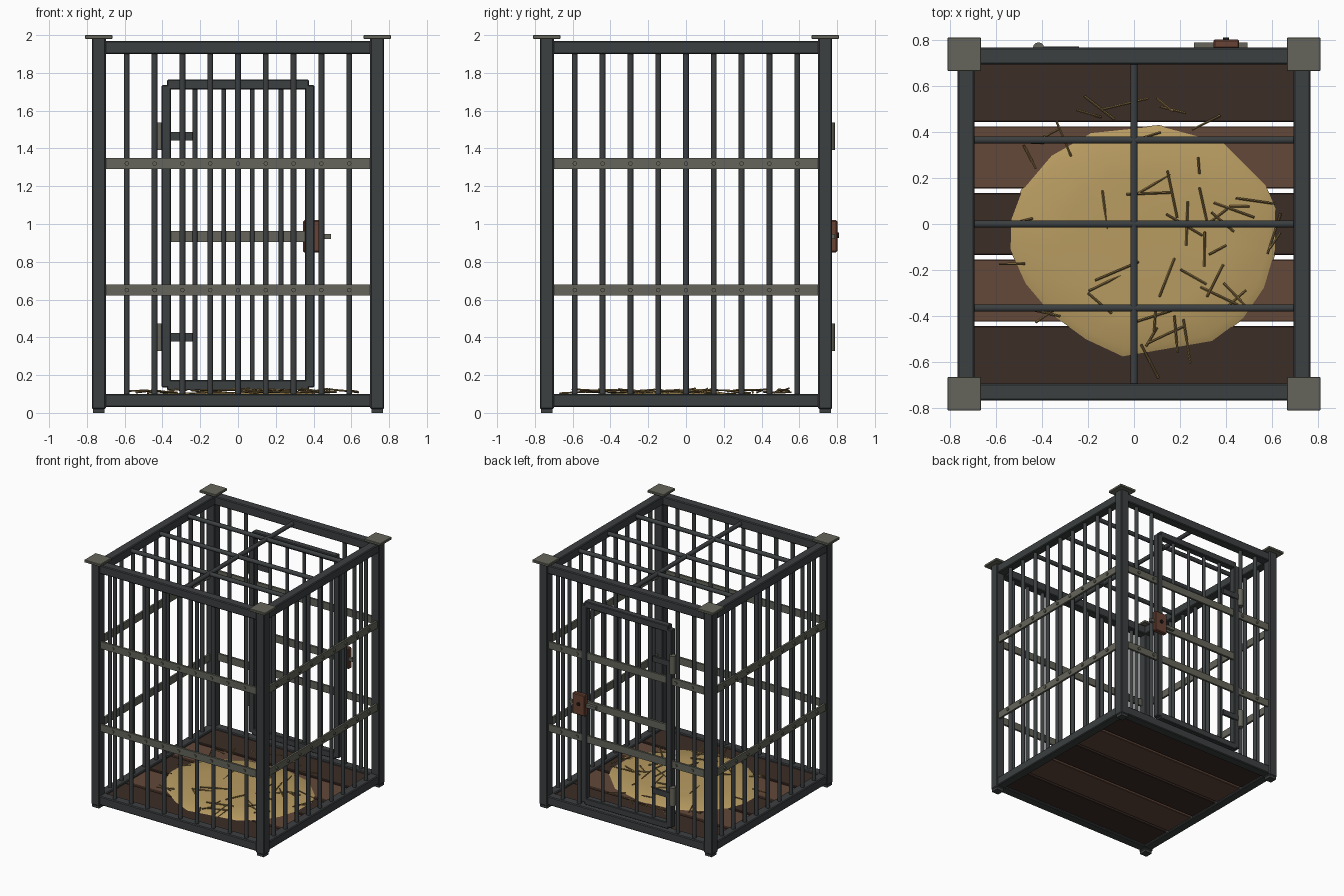
import bpy, bmesh, math, random
from mathutils import Vector, Matrix

if "Cube" in bpy.data.objects:
    bpy.data.objects.remove(bpy.data.objects["Cube"])

random.seed(4)


def mat(name, r, g, b):
    m = bpy.data.materials.new(name)
    m.diffuse_color = (r, g, b, 1)
    m.use_nodes = True
    m.node_tree.nodes["Principled BSDF"].inputs["Base Color"].default_value = m.diffuse_color
    return m


IRON = mat("dark_iron", 0.045, 0.05, 0.052)
STEEL = mat("worn_steel", 0.13, 0.13, 0.105)
DARK = mat("dark_wood", 0.045, 0.026, 0.02)
LIGHT = mat("light_wood", 0.125, 0.065, 0.042)
STRAW = mat("straw", 0.48, 0.33, 0.12)
STALK = mat("straw_stalk", 0.28, 0.18, 0.06)
RUST = mat("rusty_lock", 0.14, 0.055, 0.033)
BLACK = mat("keyhole_black", 0.01, 0.01, 0.01)


def finish(name, bm, material, smooth=False):
    me = bpy.data.meshes.new(name)
    bm.to_mesh(me)
    bm.free()
    me.materials.append(material)
    ob = bpy.data.objects.new(name, me)
    bpy.context.collection.objects.link(ob)
    if smooth:
        bpy.context.view_layer.objects.active = ob
        ob.select_set(True)
        bpy.ops.object.shade_smooth_by_angle(angle=math.radians(50))
        ob.select_set(False)
    return ob


def box(name, lo, hi, material, bevel=0.0):
    bm = bmesh.new()
    lo, hi = Vector(lo), Vector(hi)
    bmesh.ops.create_cube(bm, size=1, matrix=Matrix.Translation((lo + hi) / 2)
                          @ Matrix.Diagonal((*(hi - lo), 1)))
    if bevel:
        bmesh.ops.bevel(bm, geom=bm.edges[:], offset=bevel, segments=1, affect='EDGES')
    return finish(name, bm, material)


def rod(name, a, b, r, material, sides=10):
    bm = bmesh.new()
    a, b = Vector(a), Vector(b)
    rot = (b - a).to_track_quat('Z', 'Y').to_matrix().to_4x4()
    bmesh.ops.create_cone(bm, cap_ends=True, segments=sides, radius1=r, radius2=r,
                          depth=(b - a).length, matrix=Matrix.Translation((a + b) / 2) @ rot)
    return finish(name, bm, material, sides > 6)


def turn(ob, k):
    ob.data.transform(Matrix.Rotation(k * math.pi / 2, 4, 'Z'))


# corner posts with feet and cap plates
for sx in (-1, 1):
    for sy in (-1, 1):
        def post(name, h, z0, z1, m, bev, c=0.737):
            box(name, (sx * c - h, sy * c - h, z0), (sx * c + h, sy * c + h, z1), m, bev)
        post("corner_post", 0.037, 0.02, 1.985, IRON, 0.006)
        post("post_foot", 0.031, 0, 0.03, IRON, 0)
        post("post_cap", 0.073, 1.98, 2.0, STEEL, 0.003)

# four walls: beams, bars, straps and rivets (k = 2 is the door side)
for k in range(4):
    for name, z in (("bottom_beam", 0.03), ("top_beam", 1.90)):
        turn(box(name, (-0.71, -0.767, z), (0.71, -0.693, z + 0.07), IRON, 0.006), k)
    for i in range(-4, 5):
        x = i * 0.1472
        door_gap = k == 2 and abs(i) < 3
        if not door_gap:
            turn(rod("wall_bar", (x, -0.733, 0.08), (x, -0.733, 1.92), 0.016, IRON), k)
        for z in (0.65, 1.32):
            if not door_gap:
                turn(rod("strap_rivet", (x, -0.75, z), (x, -0.766, z), 0.012, STEEL, 8), k)
    for z in (0.65, 1.32):
        turn(box("wall_strap", (-0.70, -0.758, z - 0.029), (0.70, -0.742, z + 0.029), STEEL), k)

# roof bars
for y in (-0.365, 0, 0.365):
    rod("roof_bar", (-0.70, y, 1.935), (0.70, y, 1.935), 0.017, IRON)
rod("roof_spine", (0, -0.70, 1.935), (0, 0.70, 1.935), 0.017, IRON)

# door frame, bars and cross strap
for s in (-1, 1):
    box("door_stile", (s * 0.38 - 0.025, 0.712, 0.135), (s * 0.38 + 0.025, 0.765, 1.735), IRON, 0.005)
for z in (0.12, 1.712):
    box("door_rail", (-0.375, 0.712, z), (0.375, 0.765, z + 0.053), IRON, 0.005)
for x in (-0.228, -0.076, 0.076, 0.228):
    rod("door_bar", (x, 0.737, 0.15), (x, 0.737, 1.73), 0.013, IRON)
box("door_cross_strap", (-0.355, 0.745, 0.905), (0.355, 0.763, 0.963), STEEL)

# hinges
for z in (0.40, 1.465):
    rod("hinge_knuckle", (-0.415, 0.765, z - 0.073), (-0.415, 0.765, z + 0.073), 0.024, STEEL, 12)
    box("hinge_leaf", (-0.41, 0.755, z - 0.022), (-0.24, 0.772, z + 0.022), IRON)

# lock, bolt and keyhole
box("lock_box", (0.345, 0.763, 0.85), (0.457, 0.801, 1.02), RUST, 0.006)
box("lock_bolt", (0.26, 0.765, 0.92), (0.493, 0.788, 0.946), STEEL)
rod("keyhole", (0.40, 0.798, 0.94), (0.40, 0.81, 0.94), 0.014, BLACK)

# floor planks
for i in range(-2, 3):
    y = i * 0.2895
    box("floor_plank", (-0.705, y - 0.135, 0.045), (0.705, y + 0.135, 0.085),
        LIGHT if i % 2 else DARK, 0.004)

# straw mound: outline shrunk in rings towards the centre
outline = [(.11, .43), (-.19, .40), (-.36, .30), (-.49, .15), (-.54, .02), (-.54, -.11),
           (-.47, -.26), (-.36, -.39), (-.21, -.50), (-.05, -.58), (.34, -.51), (.48, -.41),
           (.57, -.28), (.62, -.11), (.62, .07), (.57, .17), (.39, .35)]
cx, cy = 0.05, -0.07
bm = bmesh.new()
rings = []
for f, z in ((1, 0.082), (0.93, 0.096), (0.6, 0.103), (0.3, 0.108)):
    rings.append([bm.verts.new((cx + (x - cx) * f, cy + (y - cy) * f,
                                z + random.uniform(0, 0.004))) for x, y in outline])
n = len(outline)
for a, b in zip(rings, rings[1:]):
    for i in range(n):
        j = (i + 1) % n
        bm.faces.new((a[i], a[j], b[j], b[i]))
tip = bm.verts.new((cx, cy, 0.109))
for i in range(n):
    bm.faces.new((rings[-1][i], rings[-1][(i + 1) % n], tip))
bm.faces.new(rings[0][::-1])
finish("straw_pile", bm, STRAW, True)

# loose straw stalks
for i in range(48):
    ang = random.uniform(0, 2 * math.pi)
    d = 0.64 * math.sqrt(random.uniform(0.08, 1))
    p = Vector((0.03 + d * math.cos(ang) * 0.95, -0.03 + d * math.sin(ang) * 0.9,
                random.uniform(0.106, 0.122)))
    t = random.uniform(0, math.pi)
    h = random.uniform(0.035, 0.105)
    v = Vector((math.cos(t) * h, math.sin(t) * h, random.uniform(-0.009, 0.009)))
    rod("straw_stalk", p - v, p + v, 0.005, STALK, 4)
